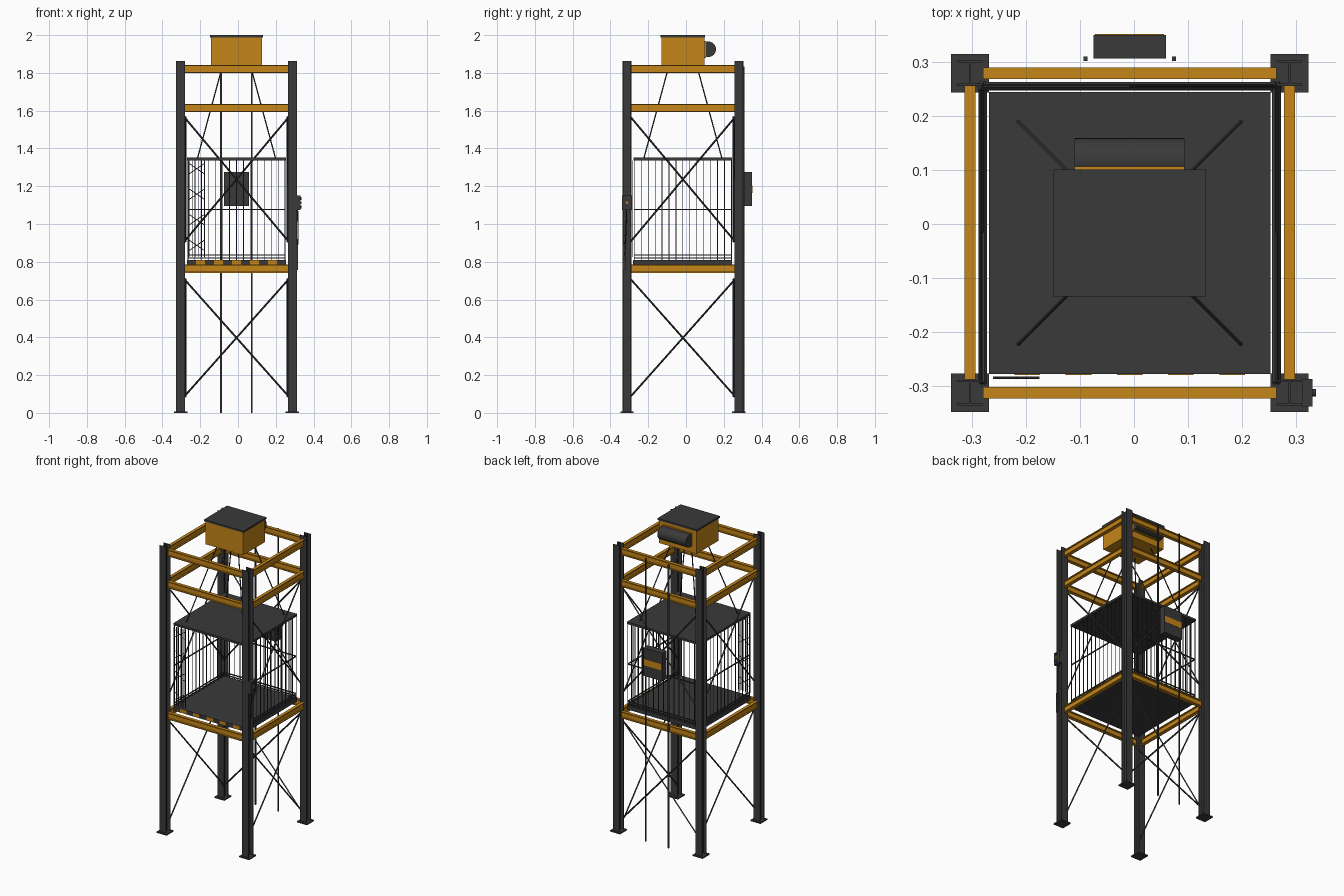
import bpy, bmesh, math
from mathutils import Vector, Matrix

if "Cube" in bpy.data.objects:
    bpy.data.objects.remove(bpy.data.objects["Cube"])

CX, CY = -0.008, -0.0165       # centre of the tower frame
H = 0.296                      # half spacing of the columns
C = 0.261                      # half width of the cabin


def mat(name, rgb):
    m = bpy.data.materials.new(name)
    m.diffuse_color = (*rgb, 1)
    m.use_nodes = True
    m.node_tree.nodes["Principled BSDF"].inputs["Base Color"].default_value = m.diffuse_color
    return m


DARK = mat("dark steel", (0.042, 0.042, 0.042))
ORANGE = mat("safety orange", (0.56, 0.235, 0.009))


class Part:
    """Collects simple solids into one named object."""

    def __init__(self, name, material):
        self.name, self.mat, self.bm = name, material, bmesh.new()

    def box(self, x0, x1, y0, y1, z0, z1):
        m = Matrix.Translation(((x0 + x1) / 2, (y0 + y1) / 2, (z0 + z1) / 2))
        m = m @ Matrix.Diagonal((x1 - x0, y1 - y0, z1 - z0, 1))
        bmesh.ops.create_cube(self.bm, size=1, matrix=m)

    def rod(self, a, b, r, sides=6):
        a, b = Vector(a), Vector(b)
        d = b - a
        m = Matrix.Translation((a + b) / 2) @ d.to_track_quat('Z', 'Y').to_matrix().to_4x4()
        bmesh.ops.create_cone(self.bm, cap_ends=True, segments=sides, radius1=r,
                              radius2=r, depth=d.length, matrix=m)

    def done(self, smooth=False):
        me = bpy.data.meshes.new(self.name)
        self.bm.to_mesh(me)
        self.bm.free()
        me.materials.append(self.mat)
        ob = bpy.data.objects.new(self.name, me)
        bpy.context.collection.objects.link(ob)
        if smooth:
            bpy.context.view_layer.objects.active = ob
            ob.select_set(True)
            bpy.ops.object.shade_smooth_by_angle()
            ob.select_set(False)
        return ob


# H-section columns with base plates
for sx, nx in ((-1, "left"), (1, "right")):
    for sy, ny in ((-1, "front"), (1, "back")):
        x, y = CX + sx * H, CY + sy * H
        p = Part(f"{ny}_{nx}_column", DARK)
        for s in (-1, 1):
            f = y + s * 0.0215
            p.box(x - 0.0237, x + 0.0237, f - 0.0022, f + 0.0022, 0.005, 1.862)
        p.box(x - 0.002, x + 0.002, y - 0.0195, y + 0.0195, 0.005, 1.862)
        p.box(x - 0.0355, x + 0.0355, y - 0.0355, y + 0.0355, 0, 0.008)
        p.done()

# three rings of I-section beams
L = 0.272
for z, n in ((0.763, "lower"), (1.614, "middle"), (1.82, "upper")):
    p = Part(f"{n}_beam_ring", ORANGE)
    for s in (-1, 1):
        for dz, w, h in ((-0.0185, 0.0105, 0.003), (0.0185, 0.0105, 0.003), (0, 0.002, 0.0165)):
            y, x = CY + s * H, CX + s * H
            p.box(CX - L, CX + L, y - w, y + w, z + dz - h, z + dz + h)
            p.box(x - w, x + w, CY - L, CY + L, z + dz - h, z + dz + h)
    p.done()

# crossed bracing on left, right and back
p = Part("cross_bracing", DARK)
for z0, z1 in ((0.085, 0.71), (0.905, 1.568)):
    for s in (-1, 1):
        for k, d in ((1, 0.003), (-1, -0.003)):
            x = CX + s * (0.272 + d)
            p.rod((x, CY - k * 0.278, z0), (x, CY + k * 0.278, z1), 0.005, 4)
    for k, d in ((1, 0.003), (-1, -0.003)):
        y = CY + 0.272 + d
        p.rod((CX - k * 0.278, y, z0), (CX + k * 0.278, y, z1), 0.005, 4)
p.done()

# cabin floor and roof
p = Part("cabin_floor", DARK)
p.box(CX - C, CX + C, CY - C, CY + C, 0.784, 0.81)
p.done()
p = Part("cabin_roof", DARK)
p.box(CX - C, CX + C, CY - C, CY + C, 1.337, 1.351)
p.done()

# warning stripes on the front edge of the floor
p = Part("sill_stripes", ORANGE)
w = 2 * C / 11
for i in range(1, 11, 2):
    x = CX - C + i * w
    p.box(x, x + w, CY - C - 0.002, CY - C, 0.785, 0.809)
p.done()

# cage bars and rails on three sides
p = Part("cabin_cage", DARK)
B, N, r = C - 0.004, 14, 0.0018
for i in range(N + 1):
    t = -B + 2 * B * i / N
    for s in (-1, 1):
        x, y = CX + s * B, CY + t
        p.box(x - r, x + r, y - r, y + r, 0.81, 1.34)
    p.box(CX + t - r, CX + t + r, CY + B - r, CY + B + r, 0.81, 1.34)
for z in (0.82, 0.835, 1.077):
    h = 0.003
    for s in (-1, 1):
        x = CX + s * B
        p.box(x - h, x + h, CY - B, CY + B, z - h, z + h)
    p.box(CX - B, CX + B, CY + B - h, CY + B + h, z - h, z + h)
p.done()

# folded lattice gate at the front left
p = Part("folding_gate", DARK)
gy = -0.285
for i in range(6):
    x = -0.259 + i * 0.0164
    p.box(x - 0.002, x + 0.002, gy - 0.002, gy + 0.002, 0.825, 1.335)
for z in (0.887, 1.023, 1.158, 1.293):
    for s in (-1, 1):
        p.rod((-0.259, gy, z - s * 0.028), (-0.177, gy, z + s * 0.028), 0.002, 4)
p.done()

# suspension cables
p = Part("lift_cables", DARK)
for sx in (-1, 1):
    for sy in (-1, 1):
        p.rod((CX + sx * 0.206, CY + sy * 0.206, 1.35),
              (CX + sx * 0.072, CY + sy * 0.072, 1.845), 0.0035)
p.done()

# winch housing, lid, motor and its mounting plate
p = Part("winch_housing", ORANGE)
p.box(CX - 0.135, CX + 0.135, -0.13, 0.097, 1.84, 1.99)
p.done()
p = Part("winch_lid", DARK)
p.box(CX - 0.141, CX + 0.141, -0.134, 0.101, 1.988, 2.0)
p.done()
p = Part("motor", DARK)
p.rod((CX - 0.102, 0.118, 1.925), (CX + 0.102, 0.118, 1.925), 0.041, 32)
p.done(True)
p = Part("motor_mount", ORANGE)
p.box(CX - 0.102, CX + 0.102, 0.096, 0.107, 1.88, 1.968)
p.done()

# counterweight with stripe, running on two rails
p = Part("counterweight_rails", DARK)
for s in (-1, 1):
    x = CX + s * 0.082
    p.box(x - 0.004, x + 0.004, 0.302, 0.310, 0, 1.835)
p.done()
p = Part("counterweight", DARK)
p.box(CX - 0.067, CX + 0.067, 0.307, 0.350, 1.094, 1.275)
p.done()
p = Part("counterweight_stripe", ORANGE)
p.box(CX - 0.064, CX + 0.064, 0.349, 0.352, 1.163, 1.205)
p.done()

# control box, buttons and hanging cable on the front right column
p = Part("control_box", DARK)
p.box(0.311, 0.331, -0.338, -0.287, 1.073, 1.152)
for z in (1.09, 1.135):
    p.rod((0.33, -0.3125, z), (0.337, -0.3125, z), 0.007, 12)
p.done()
p = Part("control_button", ORANGE)
p.rod((0.33, -0.3125, 1.113), (0.337, -0.3125, 1.113), 0.007, 12)
p.done()
p = Part("control_cable", DARK)
pts = [(0.316, -0.314, 1.08), (0.317, -0.318, 0.96), (0.316, -0.323, 0.88), (0.315, -0.328, 0.81)]
for a, b in zip(pts, pts[1:]):
    p.rod(a, b, 0.003)
p.box(0.311, 0.317, -0.335, -0.321, 0.757, 0.888)
p.done()
